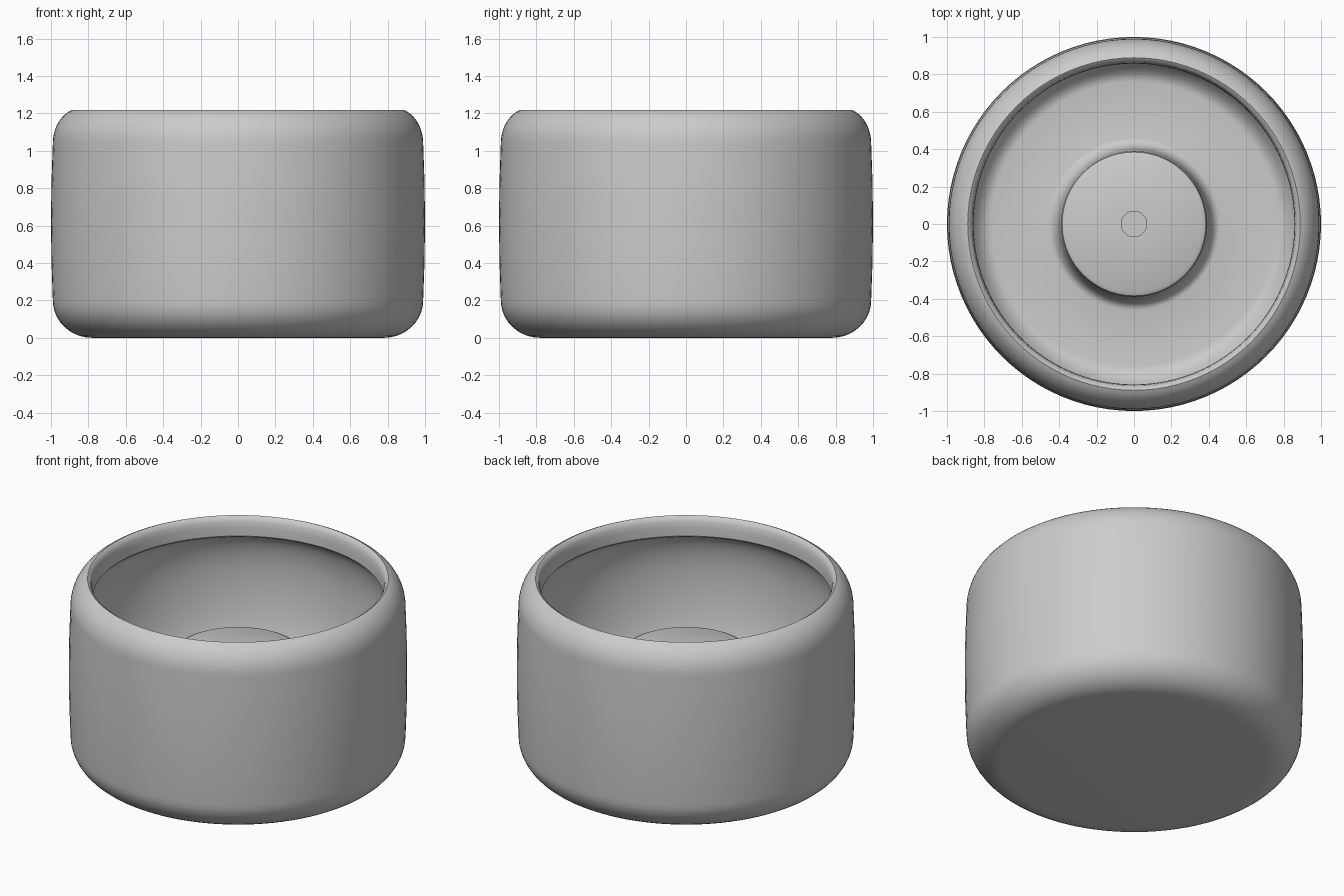
import bpy, bmesh, math

if "Cube" in bpy.data.objects:
    bpy.data.objects.remove(bpy.data.objects["Cube"])

SEGMENTS = 96

grey = bpy.data.materials.new("plain grey")
grey.diffuse_color = (0.6, 0.6, 0.6, 1)
grey.use_nodes = True
grey.node_tree.nodes["Principled BSDF"].inputs["Base Color"].default_value = grey.diffuse_color


def arc(cr, cz, rr, rz, a0, a1, n=8):
    """Elliptical arc in the (radius, height) plane, angles in degrees."""
    pts = []
    for i in range(n + 1):
        a = math.radians(a0 + (a1 - a0) * i / n)
        pts.append((cr + rr * math.cos(a), cz + rz * math.sin(a)))
    return pts


def lathe(name, profile):
    """Spin a profile that starts and ends on the z axis into a closed solid."""
    bm = bmesh.new()
    rings = []
    for r, z in profile:
        if r < 1e-5:
            rings.append([bm.verts.new((0, 0, z))] * SEGMENTS)
        else:
            rings.append([bm.verts.new((r * math.cos(2 * math.pi * i / SEGMENTS),
                                        r * math.sin(2 * math.pi * i / SEGMENTS), z))
                          for i in range(SEGMENTS)])
    for low, high in zip(rings, rings[1:]):
        for i in range(SEGMENTS):
            j = (i + 1) % SEGMENTS
            corners = list(dict.fromkeys((low[i], low[j], high[j], high[i])))
            bm.faces.new(corners)
    bmesh.ops.recalc_face_normals(bm, faces=bm.faces)
    mesh = bpy.data.meshes.new(name)
    bm.to_mesh(mesh)
    bm.free()
    mesh.materials.append(grey)
    obj = bpy.data.objects.new(name, mesh)
    bpy.context.collection.objects.link(obj)
    bpy.context.view_layer.objects.active = obj
    obj.select_set(True)
    bpy.ops.object.shade_smooth_by_angle(angle=math.radians(40))
    obj.select_set(False)
    return obj


profile = [(0, 0)]
# rounded base and slightly bulging outer wall
profile += arc(0.78, 0.20, 0.21, 0.20, -90, 0, 10)
profile += [(0.997, 0.4), (1.0, 0.62), (0.997, 0.84)]
# rounded shoulder, rim crest and inner lip
profile += arc(0.835, 1.04, 0.155, 0.19, 0, 62, 8)
profile += [(0.889, 1.217), (0.874, 1.207), (0.864, 1.185), (0.859, 1.15), (0.858, 1.095)]
# domed underside of the shoulder, inner wall and floor curve
profile += arc(0.86, 0.80, 0.09, 0.285, 85, 0, 8)
profile += arc(0.76, 0.80, 0.19, 0.55, 0, -90, 14)[1:]
# raised centre with a flared foot and softened top edge
profile += arc(0.46, 0.36, 0.06, 0.11, -90, -180, 6)
profile += [(0.39, 0.70), (0.384, 0.722), (0.365, 0.732)]
# small dimple in the middle
profile += [(0.068, 0.735), (0.068, 0.71), (0, 0.71)]

lathe("bowl", profile)
